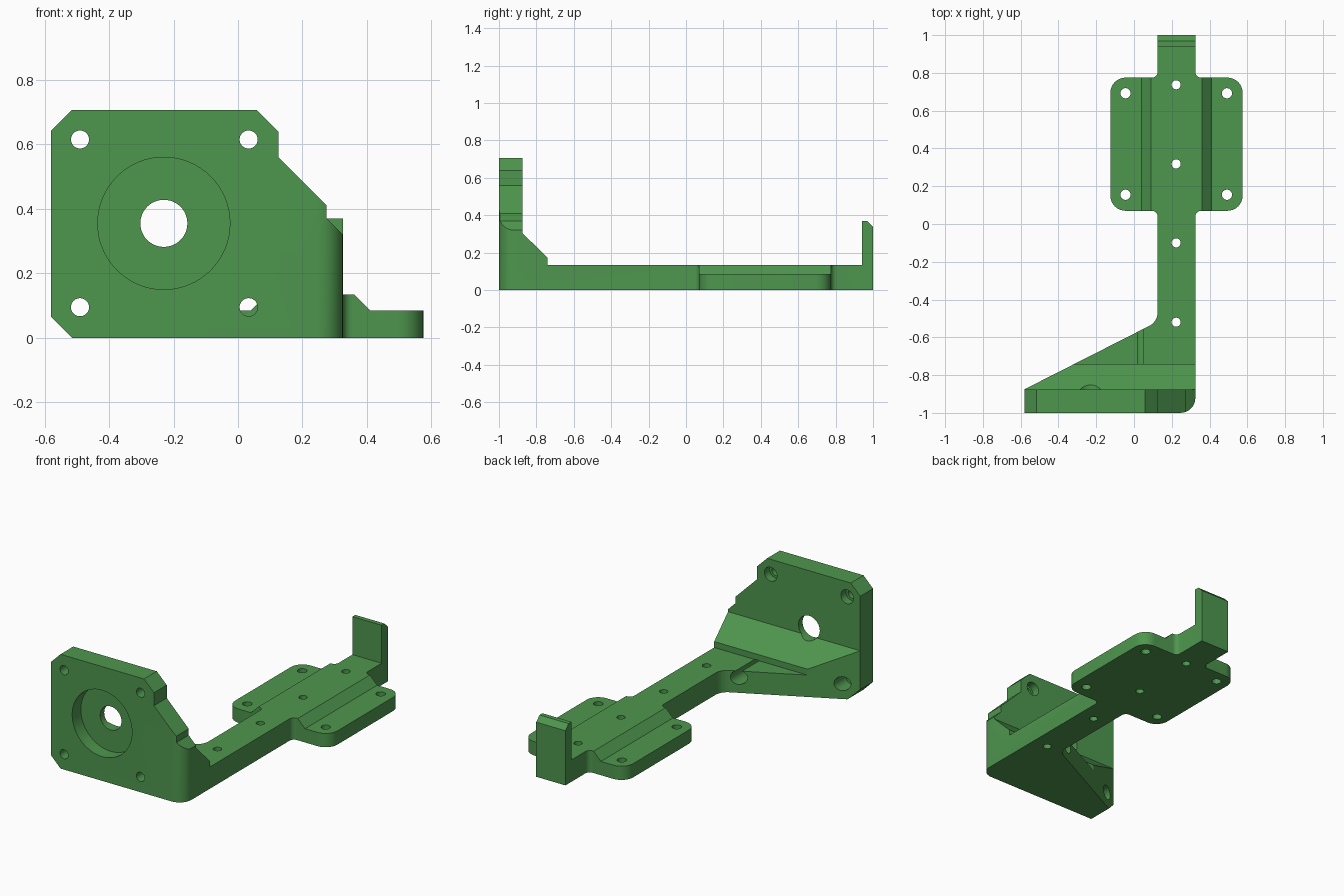
import bpy, bmesh, math
from mathutils import Vector

if "Cube" in bpy.data.objects:
    bpy.data.objects.remove(bpy.data.objects["Cube"])

green = bpy.data.materials.new("green plastic")
green.diffuse_color = (0.076, 0.305, 0.076, 1)
green.use_nodes = True
green.node_tree.nodes["Principled BSDF"].inputs["Base Color"].default_value = green.diffuse_color


def prism(name, pts, axis, a, b):
    """Extrude a 2D outline along x, y or z from a to b."""
    place = {"x": lambda u, v, w: (w, u, v),
             "y": lambda u, v, w: (u, w, v),
             "z": lambda u, v, w: (u, v, w)}[axis]
    bm = bmesh.new()
    low = [bm.verts.new(place(u, v, a)) for u, v in pts]
    high = [bm.verts.new(place(u, v, b)) for u, v in pts]
    n = len(pts)
    bm.faces.new(low)
    bm.faces.new(high)
    for i in range(n):
        j = (i + 1) % n
        bm.faces.new((low[i], low[j], high[j], high[i]))
    bmesh.ops.recalc_face_normals(bm, faces=bm.faces)
    me = bpy.data.meshes.new(name)
    bm.to_mesh(me)
    bm.free()
    ob = bpy.data.objects.new(name, me)
    bpy.context.collection.objects.link(ob)
    return ob


def rounded(corners, seg=8):
    """Outline with a fillet radius at each corner (x, y, r)."""
    out = []
    n = len(corners)
    for i, (x, y, r) in enumerate(corners):
        p = Vector((x, y))
        if r == 0:
            out.append((x, y))
            continue
        d0 = (Vector(corners[i - 1][:2]) - p).normalized()
        d1 = (Vector(corners[(i + 1) % n][:2]) - p).normalized()
        half = d0.angle(d1) / 2
        c = p + (d0 + d1).normalized() * (r / math.sin(half))
        s = p + d0 * (r / math.tan(half)) - c
        e = p + d1 * (r / math.tan(half)) - c
        a0 = math.atan2(s.y, s.x)
        da = math.atan2(e.y, e.x) - a0
        da = (da + math.pi) % (2 * math.pi) - math.pi
        for k in range(seg + 1):
            a = a0 + da * k / seg
            out.append((c.x + r * math.cos(a), c.y + r * math.sin(a)))
    return out


def boolean(target, other, op):
    mod = target.modifiers.new(op, 'BOOLEAN')
    mod.operation = op
    mod.solver = 'EXACT'
    mod.object = other
    bpy.context.view_layer.objects.active = target
    bpy.ops.object.modifier_apply(modifier=mod.name)
    bpy.data.objects.remove(other)


def drill(u, v, r, axis, a, b, seg=40):
    ring = [(u + r * math.cos(2 * math.pi * k / seg),
             v + r * math.sin(2 * math.pi * k / seg)) for k in range(seg)]
    boolean(bracket, prism("drill", ring, axis, a, b), 'DIFFERENCE')


# Plan outline: motor foot, arm, mounting pad
bracket = prism("motor_bracket", rounded([
    (-.58, -1, 0), (.325, -1, .08), (.325, .07, .03), (.575, .07, .08),
    (.575, .775, .08), (.325, .775, .03), (.325, 1, 0), (.125, 1, 0),
    (.125, .775, .03), (-.125, .775, .08), (-.125, .07, .08),
    (.125, .07, .03), (.125, -.517, .08), (-.58, -.875, 0)]), "z", 0, 0.9)

# Heights: motor plate, foot with gusset, pad with sloped ridge, end hook
heights = prism("motor_plate", [
    (-.7, -.1), (.4, -.1), (.4, .245), (.275, .37), (.275, .41), (.125, .56),
    (.125, .64), (.057, .707), (-.515, .707), (-.58, .642), (-.7, .642)],
    "y", -1.1, -.875)
foot = prism("foot", [
    (-.95, -.1), (.03, -.1), (.03, .135), (-.74, .135), (-.74, .172),
    (-.875, .305), (-.95, .305)], "x", -.75, .45)
pad = prism("pad", [
    (-.3, -.1), (.7, -.1), (.7, .085), (.41, .085), (.36, .135),
    (.09, .135), (.04, .085), (-.3, .085)], "y", .01, .96)
hook = prism("hook", [
    (.94, -.15), (1.1, -.15), (1.1, .25), (1, .338), (.968, .37), (.94, .37)],
    "x", 0, .45)
for part in (foot, pad, hook):
    boolean(heights, part, 'UNION')
boolean(bracket, heights, 'INTERSECT')

# Lower corner chamfer of the motor plate
boolean(bracket, prism("corner_cutter", [(-.68, .165), (-.68, -.1), (-.415, -.1)],
                       "y", -1.1, -.5), 'DIFFERENCE')

# Motor boss recess and shaft hole
drill(-.23, .355, .205, "y", -1.1, -.915, 64)
drill(-.23, .355, .073, "y", -1.2, -.6, 48)

# Motor screws with counterbores from behind
for x in (-.49, .033):
    for z in (.095, .615):
        drill(x, z, .028, "y", -1.1, -.9)
        drill(x, z, .043, "y", -.925, -.4)

# Pad screw holes and arm holes
for x in (-.045, .492):
    for y in (.155, .692):
        drill(x, y, .027, "z", -.1, .3)
for y in (-.52, -.10, .318, .737):
    drill(.223, y, .024, "z", -.1, .3)

bracket.data.materials.clear()
bracket.data.materials.append(green)
for f in bracket.data.polygons:
    f.material_index = 0
bpy.ops.object.select_all(action='DESELECT')
bracket.select_set(True)
bpy.context.view_layer.objects.active = bracket
bpy.ops.object.shade_smooth_by_angle(angle=math.radians(25))
